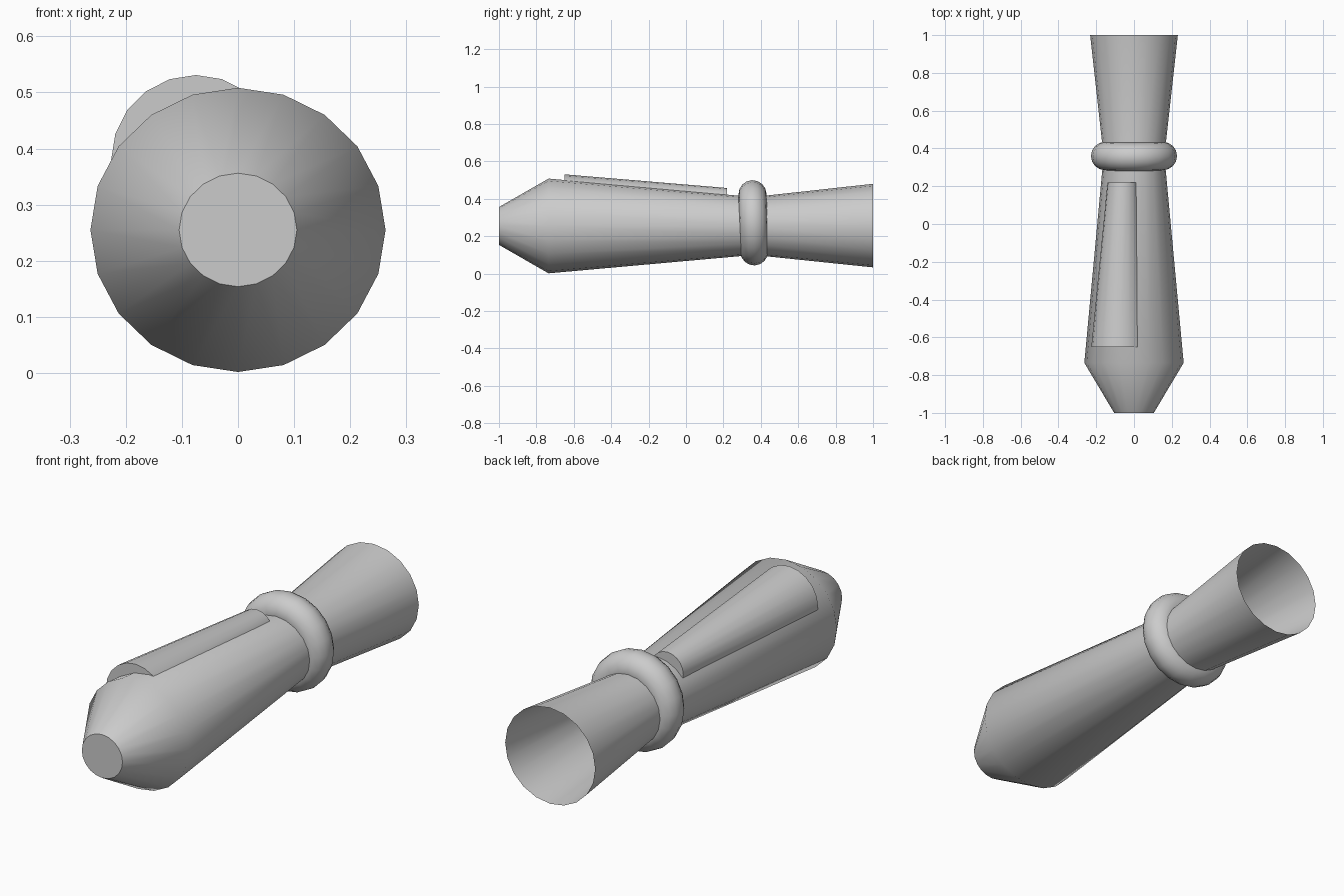
import bpy, bmesh, math

if "Cube" in bpy.data.objects:
    bpy.data.objects.remove(bpy.data.objects["Cube"])

SIDES = 20


def lathe_y(name, rings, cap_front, cap_back, flatten=1.0):
    """Loft rings (y, x centre, z centre, radius) along the y axis."""
    bm = bmesh.new()
    loops = []
    for y, cx, cz, r in rings:
        loop = []
        for i in range(SIDES):
            a = 2 * math.pi * i / SIDES
            loop.append(bm.verts.new((cx + r * math.sin(a), y, cz + flatten * r * math.cos(a))))
        loops.append(loop)
    for a, b in zip(loops, loops[1:]):
        for i in range(SIDES):
            j = (i + 1) % SIDES
            bm.faces.new((a[i], a[j], b[j], b[i]))
    if cap_front:
        bm.faces.new(loops[0][::-1])
    if cap_back:
        bm.faces.new(loops[-1])
    # every side face must point away from the axis
    bm.normal_update()
    f = bm.faces[:][0]
    c = f.calc_center_median()
    if (c.x - rings[0][1]) * f.normal.x + (c.z - rings[0][2]) * f.normal.z < 0:
        bmesh.ops.reverse_faces(bm, faces=bm.faces[:])
    mesh = bpy.data.meshes.new(name)
    bm.to_mesh(mesh)
    bm.free()
    obj = bpy.data.objects.new(name, mesh)
    bpy.context.collection.objects.link(obj)
    smooth(obj)
    return obj


def smooth(obj):
    bpy.ops.object.select_all(action='DESELECT')
    obj.select_set(True)
    bpy.context.view_layer.objects.active = obj
    bpy.ops.object.shade_smooth_by_angle(angle=math.radians(45))


# Main tube: closed blunt nose, narrow waist, open flared tail
CZ = 0.255
lathe_y("body", [(-1.0, 0, CZ, 0.105), (-0.735, 0, CZ, 0.263),
                 (0.36, 0, CZ, 0.161), (1.0, 0, CZ + 0.002, 0.232)],
        True, False, flatten=0.963)

# Tapered grip strip half sunk into the upper left of the tube
lathe_y("grip_strip", [(-0.65, -0.075, 0.380, 0.151), (0.22, -0.058, 0.376, 0.082)],
        True, True)

# Ring around the waist, tilted very slightly
bpy.ops.mesh.primitive_torus_add(major_segments=SIDES, minor_segments=16,
                                 major_radius=0.153, minor_radius=0.075,
                                 location=(0, 0.36, 0.272),
                                 rotation=(math.pi / 2 + 0.03, 0, 0))
ring = bpy.context.object
ring.name = "waist_ring"
smooth(ring)
